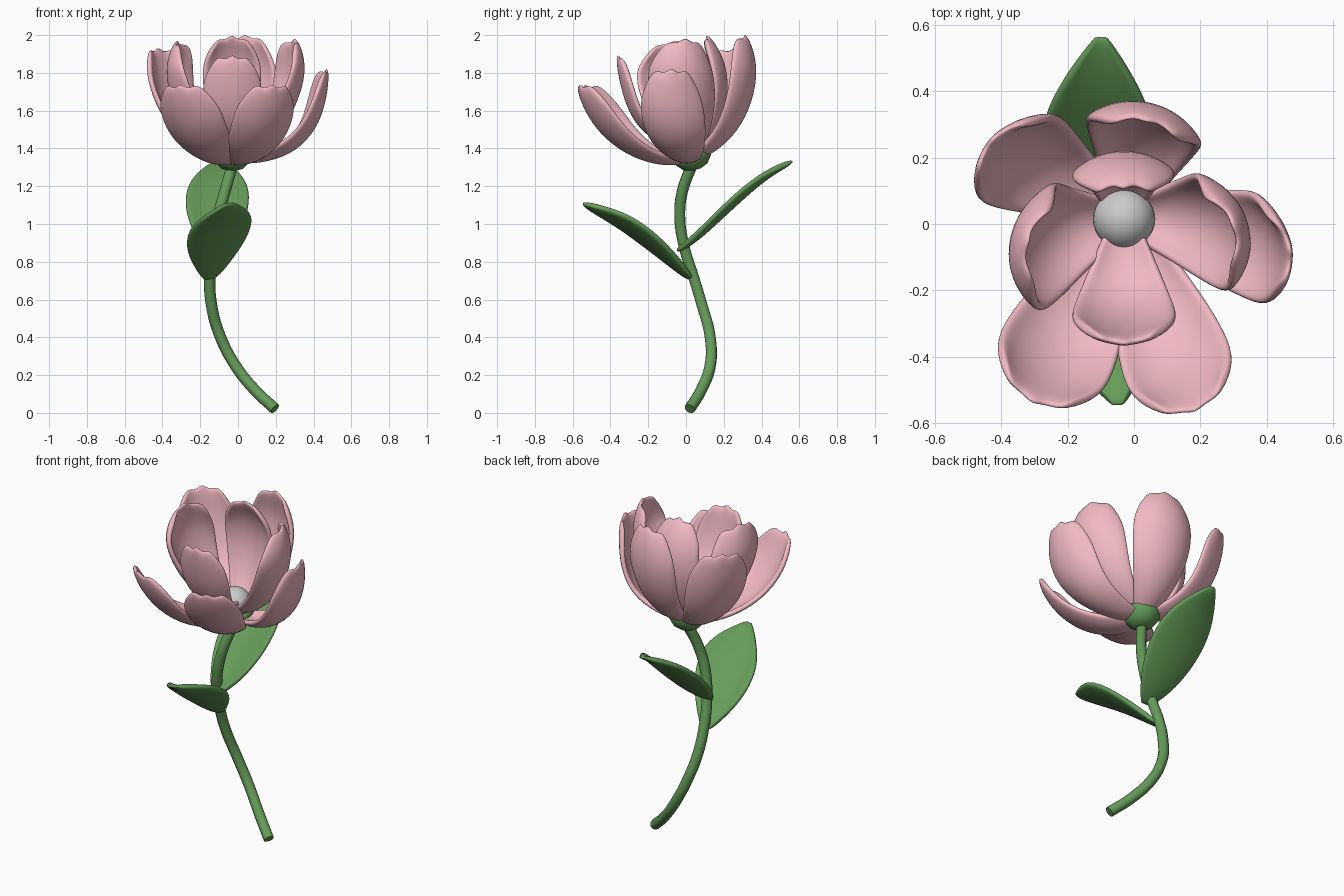
import bpy, math
from mathutils import Vector, Matrix

if "Cube" in bpy.data.objects:
    bpy.data.objects.remove(bpy.data.objects["Cube"])


def material(name, rgb):
    m = bpy.data.materials.new(name)
    m.diffuse_color = (*rgb, 1)
    m.use_nodes = True
    m.node_tree.nodes["Principled BSDF"].inputs["Base Color"].default_value = m.diffuse_color
    return m


PINK = material("petal_pink", (0.89, 0.49, 0.55))
GREEN = material("leaf_green", (0.13, 0.33, 0.10))


def add_mesh(name, verts, faces, mat):
    me = bpy.data.meshes.new(name)
    me.from_pydata(verts, [], faces)
    me.polygons.foreach_set("use_smooth", [True] * len(me.polygons))
    me.materials.append(mat)
    ob = bpy.data.objects.new(name, me)
    bpy.context.collection.objects.link(ob)
    return ob


def blade(name, origin, azimuth, spine, half_width, profile, cup, mat,
          twist=0, lobes=0.0, drop=0.0, roll=0.0, thick=0.03):
    """Cupped sheet along a (radius, z) spine leaving the origin at an azimuth."""
    cols, rows = 9, len(spine)
    verts = []
    a = math.radians(azimuth)
    out = Vector((math.cos(a), math.sin(a), 0))
    for i, (r, z) in enumerate(spine):
        p, q = spine[max(i - 1, 0)], spine[min(i + 1, rows - 1)]
        tan = Vector((q[0] - p[0], q[1] - p[1])).normalized()
        b = a + math.radians(twist) * i / (rows - 1)
        face_dir = Vector((math.cos(b), math.sin(b), 0))
        side = Vector((-math.sin(b), math.cos(b), roll))
        along = out * tan.x + Vector((0, 0, tan.y))
        inward = face_dir * -tan.y + Vector((0, 0, tan.x))
        w = half_width * profile[i]
        for j in range(cols):
            u = 2 * j / (cols - 1) - 1
            pos = Vector((origin[0], origin[1], z)) + out * r
            pos += side * (w * math.sin(u * cup) / math.sin(cup))
            pos += inward * (w * (1 - math.cos(u * cup)) / math.sin(cup))
            if i == rows - 1:
                pos += along * (lobes * math.cos(3 * math.pi * u) - drop * u * u)
            verts.append(pos)
    faces = [(i * cols + j, i * cols + j + 1, (i + 1) * cols + j + 1, (i + 1) * cols + j)
             for i in range(rows - 1) for j in range(cols - 1)]
    ob = add_mesh(name, verts, faces, mat)
    s = ob.modifiers.new("thickness", "SOLIDIFY")
    s.thickness, s.offset = thick, 0
    sub = ob.modifiers.new("smooth", "SUBSURF")
    sub.levels = sub.render_levels = 2
    return ob


# Petals: azimuth, half width, cup angle, twist, spine of (radius, z)
HEART = (-0.03, 0.02)
PETAL = [0.36, 0.63, 0.88, 1.02, 1.0, 0.66]
front_spine = [(.03, 1.325), (.18, 1.322), (.34, 1.375), (.475, 1.475), (.565, 1.60), (.62, 1.735)]
petals = {
    "inner_petal_front": (-90, .155, .6, 0,
        [(.04, 1.43), (.15, 1.435), (.26, 1.51), (.325, 1.63), (.36, 1.76), (.38, 1.89)]),
    "inner_petal_back": (91, .152, .8, 0,
        [(.04, 1.37), (.12, 1.46), (.175, 1.60), (.195, 1.75), (.165, 1.89), (.09, 1.995)]),
    "inner_petal_right": (-4, .175, 1.1, 25,
        [(.05, 1.37), (.17, 1.43), (.28, 1.54), (.35, 1.69), (.375, 1.84), (.33, 1.98)]),
    "inner_petal_left": (194, .185, 1.1, -28,
        [(.05, 1.37), (.17, 1.43), (.27, 1.54), (.335, 1.69), (.355, 1.84), (.30, 1.97)]),
    "outer_petal_front_left": (-116.5, .178, .7, 0, front_spine),
    "outer_petal_front_right": (-70, .165, .7, 0, front_spine),
    "outer_petal_right": (-11, .165, .8, 20,
        [(.04, 1.33), (.19, 1.34), (.34, 1.395), (.445, 1.51), (.495, 1.655), (.51, 1.82)]),
    "outer_petal_back": (77, .175, .9, 0,
        [(.05, 1.35), (.17, 1.42), (.27, 1.53), (.335, 1.69), (.35, 1.85), (.30, 2.0)]),
    "outer_petal_left": (149, .17, .8, -14,
        [(.05, 1.35), (.19, 1.39), (.32, 1.49), (.40, 1.63), (.445, 1.78), (.46, 1.93)]),
}
for name, (az, hw, cup, twist, spine) in petals.items():
    blade(name, HEART, az, spine, hw, PETAL, cup, PINK, twist, 0.018, 0.03)

# Leaves
LEAF = [0.15, 0.6, 0.95, 1.0, 0.65, 0.07]
blade("leaf_back", (-0.12, -0.05), 88,
      [(0, .855), (.10, .915), (.23, 1.035), (.37, 1.165), (.49, 1.265), (.62, 1.335)],
      .175, LEAF, .3, GREEN)
blade("leaf_front", (-0.15, 0.03), -80,
      [(0, .705), (.10, .785), (.22, .88), (.35, .975), (.47, 1.045), (.59, 1.11)],
      .175, LEAF, .4, GREEN, twist=-8, roll=0.18)

# Stem
path = [(.195, .02, .022), (.09, .08, .12), (-.02, .13, .26), (-.10, .125, .42),
        (-.14, .085, .57), (-.15, .04, .72), (-.135, -.01, .88), (-.105, -.033, 1.04),
        (-.07, -.02, 1.17), (-.03, .03, 1.31)]
cu = bpy.data.curves.new("stem", "CURVE")
cu.dimensions = "3D"
cu.bevel_depth, cu.bevel_resolution, cu.resolution_u = 0.03, 3, 6
cu.use_fill_caps = True
sp = cu.splines.new("BEZIER")
sp.bezier_points.add(len(path) - 1)
for bp, co in zip(sp.bezier_points, path):
    bp.co = co
    bp.handle_left_type = bp.handle_right_type = "AUTO"
cu.materials.append(GREEN)
stem = bpy.data.objects.new("stem", cu)
bpy.context.collection.objects.link(stem)

# Receptacle cup under the petals, tilted forward, with a wavy rim
rings = [(.025, -.07), (.065, -.055), (.095, -.02), (.105, .02), (.085, .045), (.03, .04)]
N = 24
tilt = Matrix.Translation((-0.03, 0.035, 1.355)) @ Matrix.Rotation(0.3, 4, "X")
verts = [tilt @ Vector((r * math.cos(k * math.tau / N), r * math.sin(k * math.tau / N),
                        z + (0.01 * math.cos(5 * k * math.tau / N) if 2 < i < 5 else 0)))
         for i, (r, z) in enumerate(rings) for k in range(N)]
faces = [(i * N + k, i * N + (k + 1) % N, (i + 1) * N + (k + 1) % N, (i + 1) * N + k)
         for i in range(len(rings) - 1) for k in range(N)]
faces += [tuple(reversed(range(N))), tuple(range((len(rings) - 1) * N, len(rings) * N))]
add_mesh("receptacle", verts, faces, GREEN)

# Grey flower centre
bpy.ops.mesh.primitive_uv_sphere_add(segments=32, ring_count=16, radius=0.093,
                                     location=(-0.03, 0.015, 1.41))
bpy.context.object.name = "flower_centre"
bpy.ops.object.shade_smooth()
